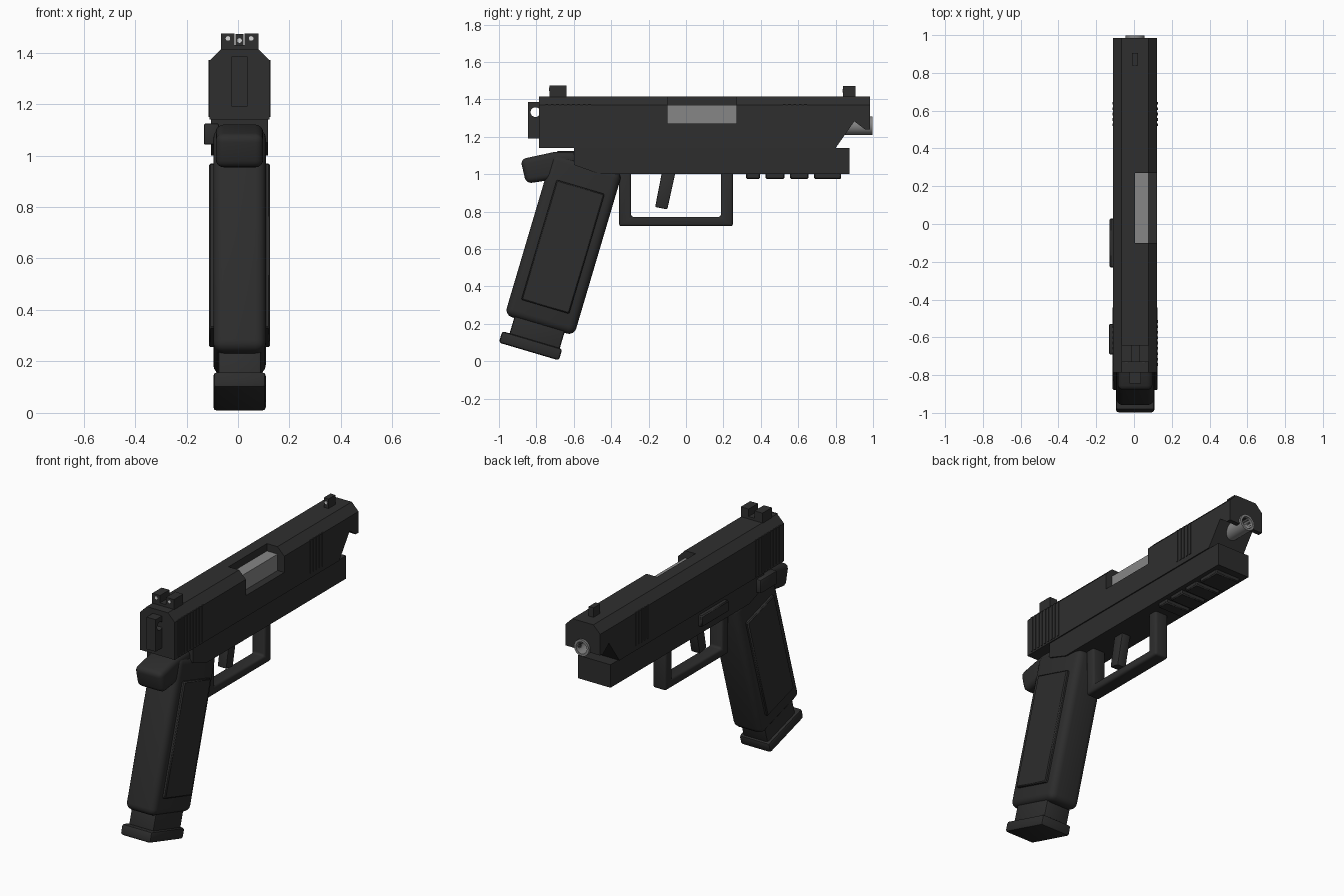
import bpy, bmesh, math
from mathutils import Matrix, Vector

if "Cube" in bpy.data.objects:
    bpy.data.objects.remove(bpy.data.objects["Cube"])

CX = 0.006                      # centre plane of the body
TILT = math.radians(-16.5)      # grip rake


def material(name, r, g, b):
    m = bpy.data.materials.new(name)
    m.diffuse_color = (r, g, b, 1)
    m.use_nodes = True
    m.node_tree.nodes["Principled BSDF"].inputs["Base Color"].default_value = m.diffuse_color
    return m


DARK = material("dark steel", 0.028, 0.028, 0.028)
POLY = material("black polymer", 0.026, 0.026, 0.026)
STEEL = material("bare steel", 0.24, 0.24, 0.24)
WHITE = material("sight white", 0.7, 0.7, 0.7)


def finish(bm, name, mat, bevel=0, segs=3):
    bmesh.ops.recalc_face_normals(bm, faces=bm.faces)
    me = bpy.data.meshes.new(name)
    bm.to_mesh(me)
    bm.free()
    ob = bpy.data.objects.new(name, me)
    bpy.context.collection.objects.link(ob)
    me.materials.append(mat)
    if bevel:
        mod = ob.modifiers.new("bevel", 'BEVEL')
        mod.width, mod.segments = bevel, segs
        mod.limit_method, mod.angle_limit = 'ANGLE', math.radians(35)
        bpy.context.view_layer.objects.active = ob
        ob.select_set(True)
        bpy.ops.object.modifier_apply(modifier="bevel")
        bpy.ops.object.shade_smooth_by_angle(angle=math.radians(40))
        ob.select_set(False)
    return ob


def box(name, mat, x, y, z, bevel=0, segs=3):
    """Box from (min, max) ranges; x is relative to the centre plane."""
    bm = bmesh.new()
    bmesh.ops.create_cube(bm, size=1)
    for v in bm.verts:
        v.co = [r[0] if c < 0 else r[1] for c, r in zip(v.co, (x, y, z))]
        v.co.x += CX
    return finish(bm, name, mat, bevel, segs)


def raked_box(name, mat, half_x, cy, cz, wide, tall, bevel, segs=3):
    """Box tilted to the grip angle, centred at (cy, cz)."""
    bm = bmesh.new()
    bmesh.ops.create_cube(bm, size=1)
    mtx = (Matrix.Translation((CX, cy, cz)) @ Matrix.Rotation(TILT, 4, 'X')
           @ Matrix.Diagonal((half_x * 2, wide, tall, 1)))
    bm.transform(mtx)
    return finish(bm, name, mat, bevel, segs)


def prism_bm(pts, half_x):
    """Side profile (y, z) extruded across x."""
    bm = bmesh.new()
    f = bm.faces.new([bm.verts.new((CX - half_x, y, z)) for y, z in pts])
    ext = bmesh.ops.extrude_face_region(bm, geom=[f])
    verts = [g for g in ext["geom"] if isinstance(g, bmesh.types.BMVert)]
    bmesh.ops.translate(bm, verts=verts, vec=(half_x * 2, 0, 0))
    return bm


def prism(name, mat, pts, half_x, bevel=0, segs=3):
    return finish(prism_bm(pts, half_x), name, mat, bevel, segs)


def cylinder(name, mat, centre, radius, depth, axis, n=32):
    bm = bmesh.new()
    rot = Matrix.Rotation(math.pi / 2, 4, 'Y' if axis == 'X' else 'X')
    bmesh.ops.create_cone(bm, cap_ends=True, segments=n, radius1=radius,
                          radius2=radius, depth=depth,
                          matrix=Matrix.Translation(centre) @ rot)
    return finish(bm, name, mat)


def cut(ob, cutter):
    mod = ob.modifiers.new("cut", 'BOOLEAN')
    mod.operation, mod.solver, mod.object = 'DIFFERENCE', 'EXACT', cutter
    bpy.context.view_layer.objects.active = ob
    bpy.ops.object.modifier_apply(modifier="cut")
    bpy.data.objects.remove(cutter)


# slide: side profile with nose notch, chamfered along the top
bm = prism_bm([(-0.785, 1.14), (0.80, 1.14), (0.90, 1.283), (0.957, 1.24),
               (0.985, 1.24), (0.985, 1.415), (-0.785, 1.415)], 0.117)
top = [e for e in bm.edges if all(v.co.z > 1.41 for v in e.verts)
       and abs(e.verts[0].co.x - e.verts[1].co.x) < 0.01]
bmesh.ops.bevel(bm, geom=top, offset=0.046, segments=1, affect='EDGES')
slide = finish(bm, "slide", DARK)
cut(slide, box("port_cutter", DARK, (0.0, 0.3), (-0.10, 0.27), (1.27, 1.6)))
cut(slide, cylinder("muzzle_cutter", DARK, (CX, 0.95, 1.26), 0.036, 0.3, 'Y'))

# barrel with open bore, and chamber block seen in the port
barrel = cylinder("barrel", STEEL, (CX, 0.65, 1.26), 0.05, 0.696, 'Y')
cut(barrel, cylinder("bore_cutter", STEEL, (CX, 0.95, 1.26), 0.036, 0.3, 'Y'))
for p in barrel.data.polygons:
    p.use_smooth = abs(p.normal.y) < 0.5
box("chamber", STEEL, (-0.02, 0.072), (-0.10, 0.27), (1.2, 1.37))

# slide serrations on both sides
for start, count, z0, z1 in ((-0.744, 9, 1.15, 1.385), (0.525, 5, 1.17, 1.375)):
    for i in range(count):
        y = start + i * 0.0285
        for s in (-1, 1):
            x = sorted((s * 0.11, s * 0.121))
            box("serration", DARK, x, (y - 0.007, y + 0.007), (z0, min(z1, 1.372)))

# sights with white dots
box("rear_sight_base", DARK, (-0.073, 0.073), (-0.73, -0.64), (1.40, 1.43))
for s in (-1, 1):
    box("rear_sight_post", DARK, sorted((s * 0.02, s * 0.073)), (-0.73, -0.64), (1.42, 1.475))
    cylinder("rear_sight_dot", WHITE, (CX + s * 0.045, -0.73, 1.455), 0.009, 0.006, 'Y', 16)
box("front_sight", DARK, (-0.016, 0.016), (0.84, 0.905), (1.40, 1.473))
cylinder("front_sight_dot", WHITE, (CX, 0.84, 1.447), 0.009, 0.006, 'Y', 16)

# hammer with round hole
hammer = box("hammer", DARK, (-0.031, 0.031), (-0.845, -0.77), (1.19, 1.385))
cut(hammer, cylinder("hammer_cutter", DARK, (CX, -0.805, 1.332), 0.026, 0.3, 'X', 24))

# frame and accessory rail
prism("frame", POLY, [(-0.6, 1.14), (-0.6, 1.05), (-0.46, 1.0),
                      (0.875, 1.0), (0.875, 1.14)], 0.11)
for y in ((0.32, 0.395), (0.425, 0.527), (0.557, 0.655), (0.685, 0.83)):
    box("rail_lug", POLY, (-0.085, 0.085), y, (0.975, 1.01), 0.006, 1)

# trigger guard and trigger
prism("trigger_guard", POLY,
      [(-0.358, 1.03), (-0.358, 0.722), (0.251, 0.722), (0.251, 1.03),
       (0.187, 1.03), (0.187, 0.772), (-0.294, 0.772), (-0.294, 1.03)], 0.045, 0.014)
prism("trigger", DARK, [(-0.125, 1.03), (-0.165, 0.825), (-0.10, 0.812),
                        (-0.052, 1.03)], 0.03, 0.006, 2)

# grip, side panels and tang
raked_box("grip", POLY, 0.102, -0.655, 0.627, 0.387, 0.908, 0.04, 4)
raked_box("grip_panels", POLY, 0.119, -0.658, 0.612, 0.267, 0.668, 0.006, 1)
prism("tang", POLY, [(-0.885, 1.08), (-0.855, 0.95), (-0.58, 0.99),
                     (-0.58, 1.12), (-0.70, 1.12)], 0.092, 0.03, 4)

# magazine and base plate
raked_box("magazine", DARK, 0.084, -0.785, 0.19, 0.28, 0.20, 0.012, 2)
raked_box("magazine_base", POLY, 0.102, -0.831, 0.083, 0.335, 0.064, 0.014, 2)

# left side controls
box("slide_stop", DARK, (-0.135, -0.10), (-0.23, 0.03), (1.05, 1.118), 0.006, 1)
box("safety_lever", DARK, (-0.139, -0.08), (-0.69, -0.53), (1.042, 1.125), 0.008, 2)
